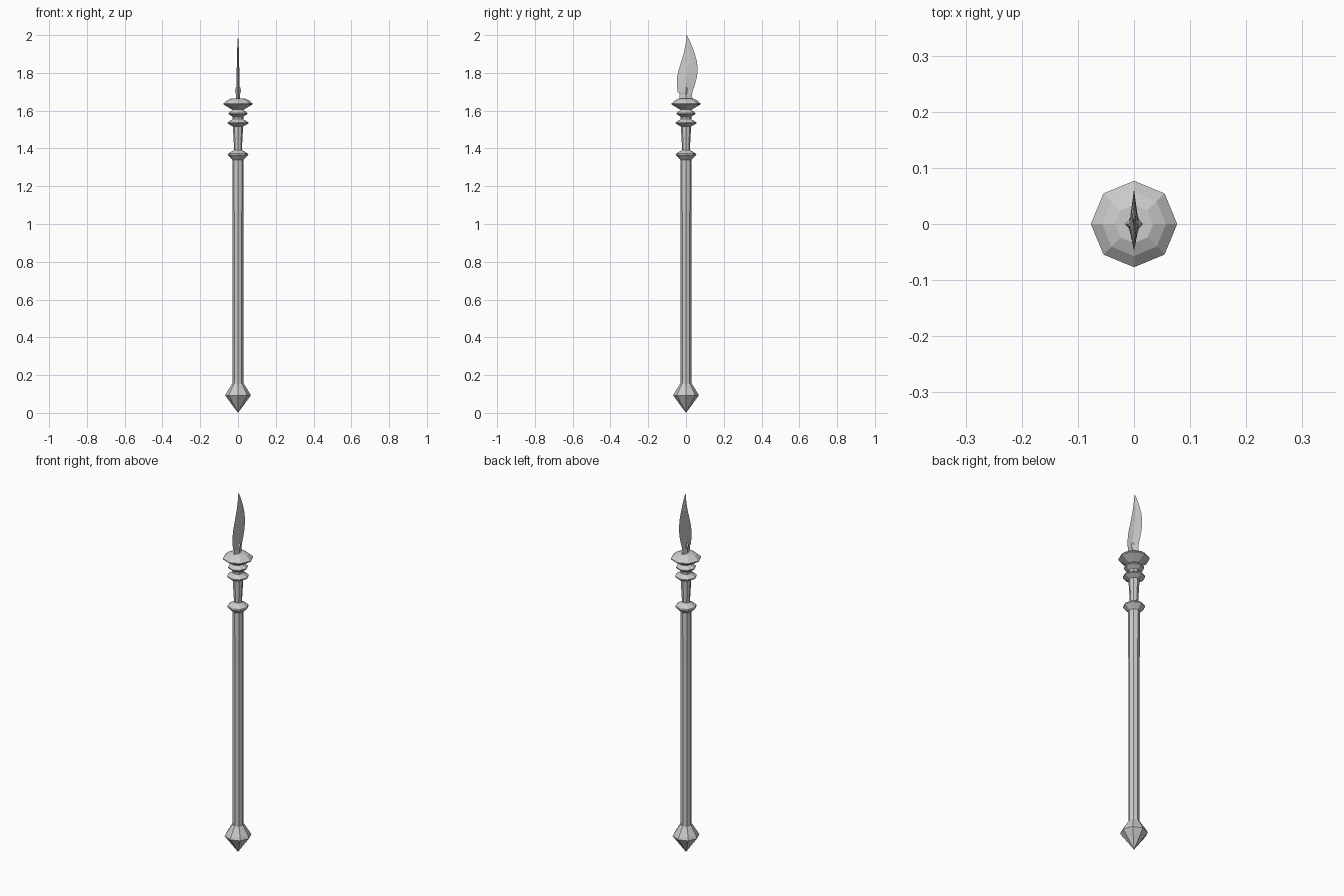
import bpy, bmesh, math

if "Cube" in bpy.data.objects:
    bpy.data.objects.remove(bpy.data.objects["Cube"])


def loft(name, rings):
    """Skin a list of vertex rings, capping both ends."""
    bm = bmesh.new()
    loops = [[bm.verts.new(p) for p in ring] for ring in rings]
    n = len(loops[0])
    for a, b in zip(loops, loops[1:]):
        for i in range(n):
            j = (i + 1) % n
            bm.faces.new((a[i], a[j], b[j], b[i]))
    bm.faces.new(loops[0][::-1])
    bm.faces.new(loops[-1])
    bmesh.ops.remove_doubles(bm, verts=bm.verts, dist=0.0002)
    bmesh.ops.recalc_face_normals(bm, faces=bm.faces)
    mesh = bpy.data.meshes.new(name)
    bm.to_mesh(mesh)
    bm.free()
    ob = bpy.data.objects.new(name, mesh)
    bpy.context.collection.objects.link(ob)
    return ob


def turned(name, profile, sides=8, sy=1.0):
    """Lathe a (radius, z) profile with flat sides."""
    ang = [2 * math.pi * i / sides for i in range(sides)]
    return loft(name, [[(r * math.cos(a), sy * r * math.sin(a), z) for a in ang]
                       for r, z in profile])


# Pointed foot and long shaft
turned("pommel", [(0, 0), (0.068, 0.092), (0.062, 0.105), (0.03, 0.155)])
turned("shaft", [(0.028, 0.15), (0.028, 1.04), (0.029, 1.35)])

# Collars and tapered neck
turned("lower_collar", [(0.029, 1.34), (0.055, 1.365), (0.053, 1.372), (0.021, 1.392)])
turned("neck", [(0.02, 1.385), (0.028, 1.53), (0.028, 1.62)])
for i, (z, r) in enumerate([(1.535, 0.055), (1.585, 0.05)]):
    turned(f"ring_{i + 1}", [(0.028, z - 0.018), (r, z - 0.003),
                             (r, z + 0.003), (0.028, z + 0.02)])
turned("top_collar", [(0.03, 1.605), (0.077, 1.633), (0.077, 1.638),
                      (0.057, 1.655), (0.034, 1.665)])

# Curved blade: (z, back edge y, front edge y, half thickness)
blade = [(1.655, -0.034, 0.034, 0.012), (1.685, -0.033, 0.032, 0.009),
         (1.70, -0.044, 0.034, 0.009), (1.73, -0.048, 0.045, 0.009),
         (1.77, -0.048, 0.056, 0.008), (1.81, -0.041, 0.062, 0.007),
         (1.86, -0.025, 0.058, 0.006), (1.91, -0.010, 0.044, 0.005),
         (1.96, -0.001, 0.024, 0.003), (2.0, 0.004, 0.004, 0.0)]
loft("blade", [[(0, a, z), (t, (a + b) / 2, z), (0, b, z), (-t, (a + b) / 2, z)]
               for z, a, b, t in blade])

# Small stud on both faces of the blade base
turned("blade_stud", [(0.003, 1.672), (0.012, 1.69), (0.016, 1.708),
                      (0.012, 1.722), (0.003, 1.73)], sides=6, sy=0.6)
